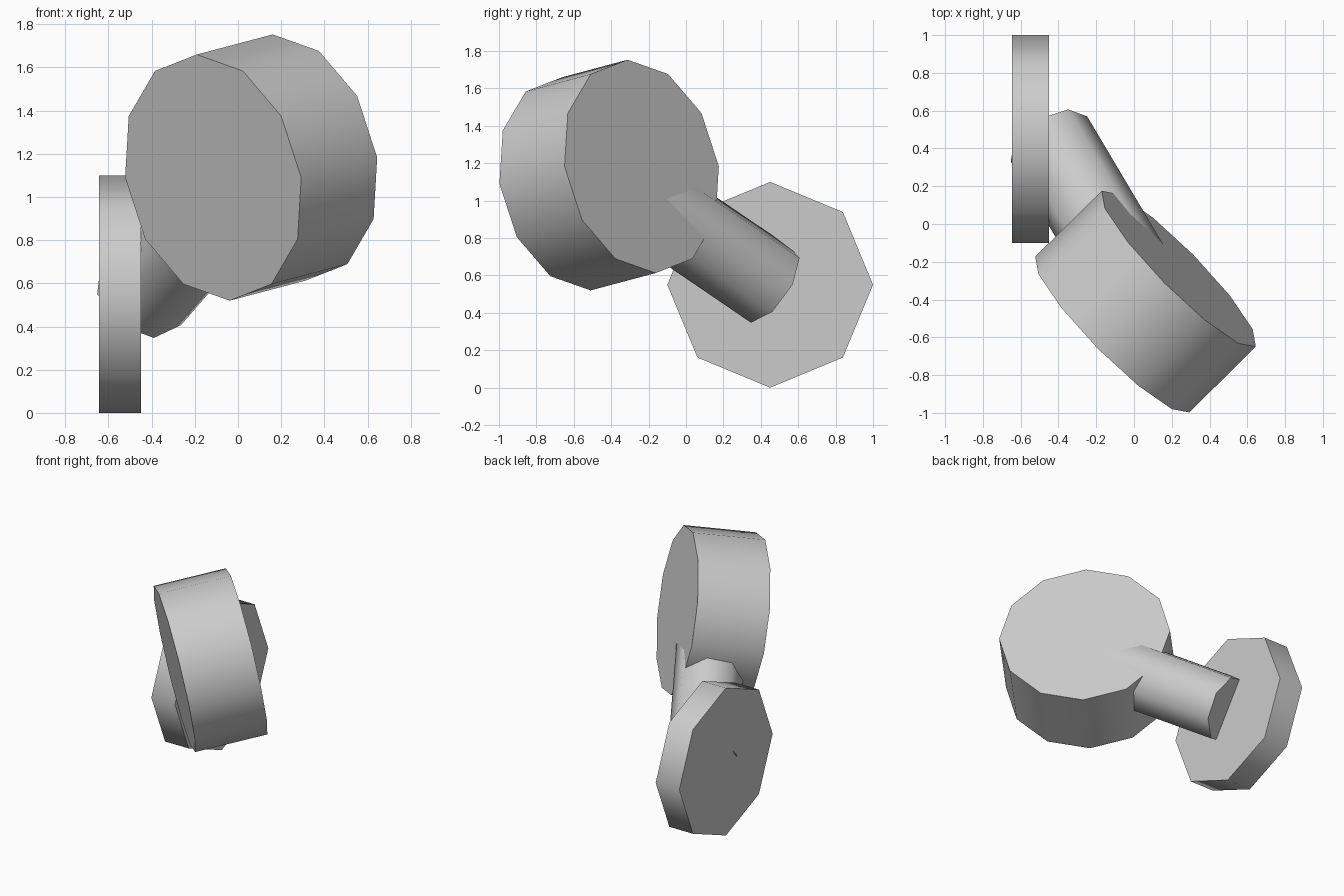
import bpy, math
from mathutils import Vector, Matrix

if "Cube" in bpy.data.objects:
    bpy.data.objects.remove(bpy.data.objects["Cube"])

grey = bpy.data.materials.new("plain grey")
grey.diffuse_color = (0.6, 0.6, 0.6, 1)
grey.use_nodes = True
grey.node_tree.nodes["Principled BSDF"].inputs["Base Color"].default_value = grey.diffuse_color


def drum(name, start, end, radius, sides, corner):
    """Prism between two points; one corner lies along the given direction."""
    start, end = Vector(start), Vector(end)
    axis = (end - start).normalized()
    x = Vector(corner)
    x = (x - axis * x.dot(axis)).normalized()
    y = axis.cross(x)
    # cylinder primitives have their first corner on local +y
    rot = Matrix((-y, x, axis)).transposed().to_4x4()
    bpy.ops.mesh.primitive_cylinder_add(vertices=sides, radius=radius,
                                        depth=(end - start).length)
    ob = bpy.context.object
    ob.name = name
    ob.matrix_world = Matrix.Translation((start + end) / 2) @ rot
    ob.data.materials.append(grey)
    # rounded sides, crisp cap edges
    bpy.ops.object.shade_smooth_by_angle(angle=math.radians(60))
    return ob


# octagonal mounting plate
drum("wall_plate", (-0.645, 0.45, 0.55), (-0.45, 0.45, 0.55), 0.55, 8, (0, 0, 1))

# twelve-sided tilted head
front, back = Vector((-0.115, -0.585, 1.09)), Vector((0.237, -0.237, 1.183))
drum("lamp_head", front, back, 0.58, 12, (0, 0, 1))

# arm from the plate face to the middle of the head
drum("arm", (-0.45, 0.45, 0.55), (front + back) / 2, 0.235, 8, (0.863, 0.505, 0))
